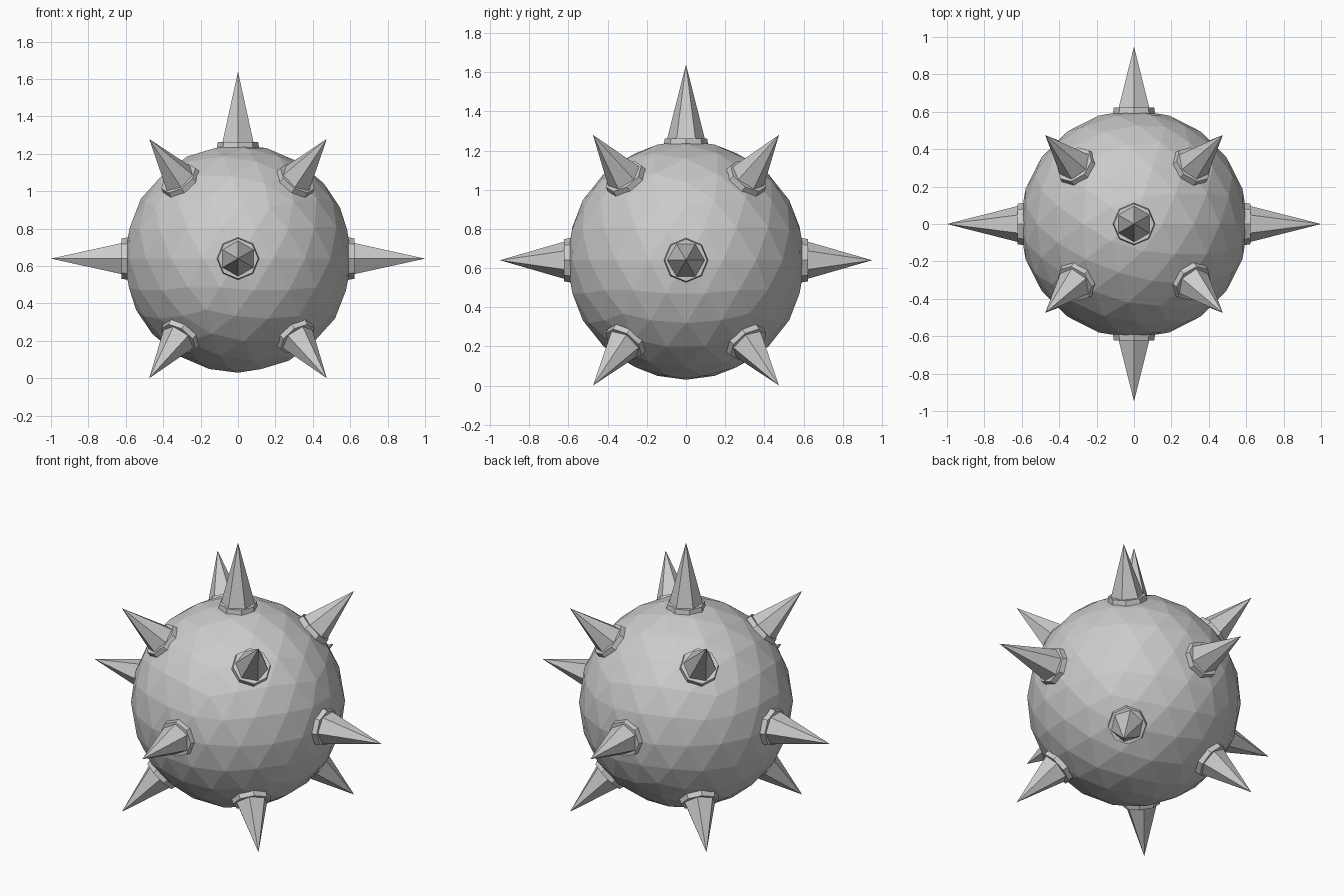
import bpy
from mathutils import Vector

if "Cube" in bpy.data.objects:
    bpy.data.objects.remove(bpy.data.objects["Cube"])

CENTRE = Vector((0, 0, 0.64))
UP = Vector((0, 0, 1))


def add_spike(name, direction, tip):
    """Six-sided spike on an eight-sided collar; tip is its distance from the ball centre."""
    d = Vector(direction).normalized()
    rot = UP.rotation_difference(d).to_euler()
    # collar
    bpy.ops.mesh.primitive_cone_add(vertices=8, radius1=0.117, radius2=0.108, depth=0.055,
                                    location=CENTRE + d * 0.595, rotation=rot)
    bpy.context.object.name = name + "_collar"
    # spike
    base = 0.59
    bpy.ops.mesh.primitive_cone_add(vertices=6, radius1=0.104, radius2=0, depth=tip - base,
                                    location=CENTRE + d * (base + tip) / 2, rotation=rot)
    bpy.context.object.name = name


# faceted ball
bpy.ops.mesh.primitive_ico_sphere_add(subdivisions=3, radius=0.61, location=CENTRE)
bpy.context.object.name = "ball"

# spikes along the axes (none underneath)
add_spike("top_spike", (0, 0, 1), 1.0)
for s, side in ((1, "right"), (-1, "left")):
    add_spike(side + "_spike", (s, 0, 0), 1.0)
for s, side in ((1, "back"), (-1, "front")):
    add_spike(side + "_spike", (0, s, 0), 0.95)

# diagonal spikes
corner = Vector((0.475, 0.475, 0.64))
for sz, level in ((1, "upper"), (-1, "lower")):
    for sy, face in ((1, "back"), (-1, "front")):
        for sx, side in ((1, "right"), (-1, "left")):
            add_spike(f"{level}_{face}_{side}_spike",
                      (sx * corner.x, sy * corner.y, sz * corner.z), corner.length)
